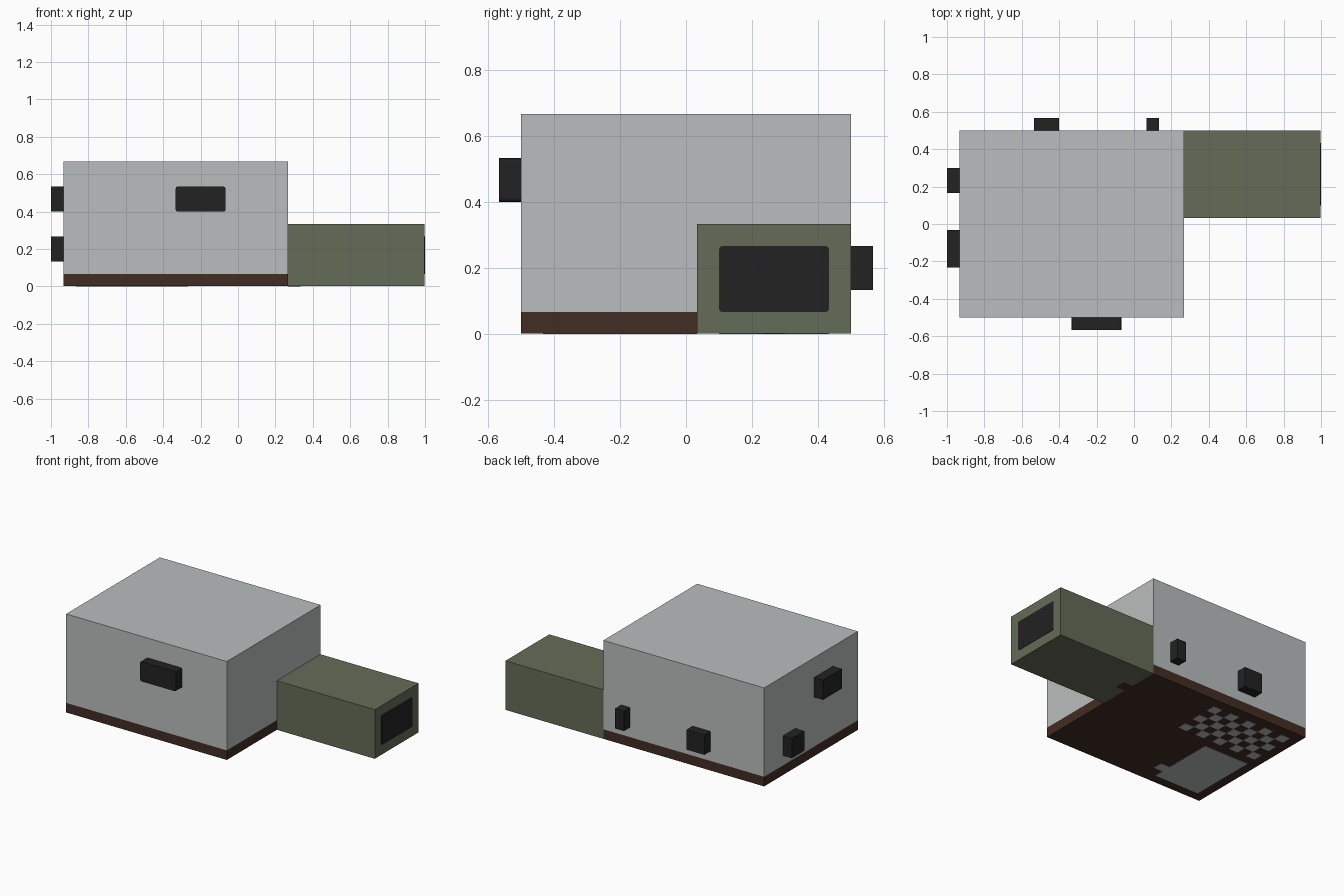
import bpy
import bmesh
from mathutils import Matrix, Vector

U = 1 / 15      # building module
SKIN = 0.002    # thickness of painted plates

if "Cube" in bpy.data.objects:
    bpy.data.objects.remove(bpy.data.objects["Cube"])


def material(name, r, g, b):
    m = bpy.data.materials.new(name)
    m.use_nodes = True
    m.diffuse_color = (r, g, b, 1)
    m.node_tree.nodes["Principled BSDF"].inputs["Base Color"].default_value = (r, g, b, 1)
    return m


wall = material("pale grey", 0.49, 0.515, 0.51)
earth = material("dark brown", 0.054, 0.026, 0.017)
olive = material("olive green", 0.13, 0.15, 0.098)
black = material("near black", 0.016, 0.016, 0.016)


def boxes(name, mat, spans, round_axis=None):
    """One object of boxes, each given as (low corner, high corner)."""
    bm = bmesh.new()
    for low, high in spans:
        low, high = Vector(low), Vector(high)
        fit = Matrix.Translation((low + high) / 2) @ Matrix.Diagonal((*(high - low), 1))
        bmesh.ops.create_cube(bm, size=1, matrix=fit)
    if round_axis is not None:
        edges = [e for e in bm.edges
                 if abs((e.verts[0].co - e.verts[1].co).normalized()[round_axis]) > 0.9]
        bmesh.ops.bevel(bm, geom=edges, offset=0.01, segments=2, profile=0.5, affect='EDGES')
    mesh = bpy.data.meshes.new(name)
    bm.to_mesh(mesh)
    bm.free()
    mesh.materials.append(mat)
    ob = bpy.data.objects.new(name, mesh)
    bpy.context.collection.objects.link(ob)
    return ob


# Main hall on its foundation, and the low annex on the left
X0, X1, Y = -14 * U, 4 * U, 0.5
boxes("foundation", earth, [((X0, -Y, SKIN), (X1, Y, U))])
boxes("main_hall", wall, [((X0, -Y, U), (X1, Y, 10 * U))])
boxes("annex", olive, [((X1, Y - 7 * U, SKIN), (1 - SKIN, Y, 5 * U))])
boxes("annex_opening", black, [((1 - SKIN, Y - 6 * U, U), (1, Y - U, 4 * U))], 0)

# Wall boxes, one module deep
boxes("front_box", black, [((-5 * U, -Y - U, 6 * U), (-U, -Y, 8 * U))], 1)
for name, x, width in (("back_box_wide", -8, 2), ("back_box_narrow", 1, 1)):
    boxes(name, black, [((x * U, Y, 2 * U), ((x + width) * U, Y + U, 4 * U))])
for name, y, width, z in (("side_box_high", -3.5, 3, 6), ("side_box_low", 2.5, 2, 2)):
    boxes(name, black, [((-1, y * U, z * U), (X0, (y + width) * U, (z + 2) * U))])


# Floor pattern on the underside
def tile(x, y, w=1, d=1):
    return (x * U, y * U, 0), ((x + w) * U, (y + d) * U, SKIN)


boxes("floor_checker", wall, [tile(-13 + i, 1.5 + j) for i in range(9) for j in range(5)
                              if (i + j) % 2 == 0])
boxes("floor_panel", wall, [tile(-13, -6.5, 5, 7), tile(-8, -5.5)])
boxes("floor_threshold", earth, [tile(4, 3.5)])
